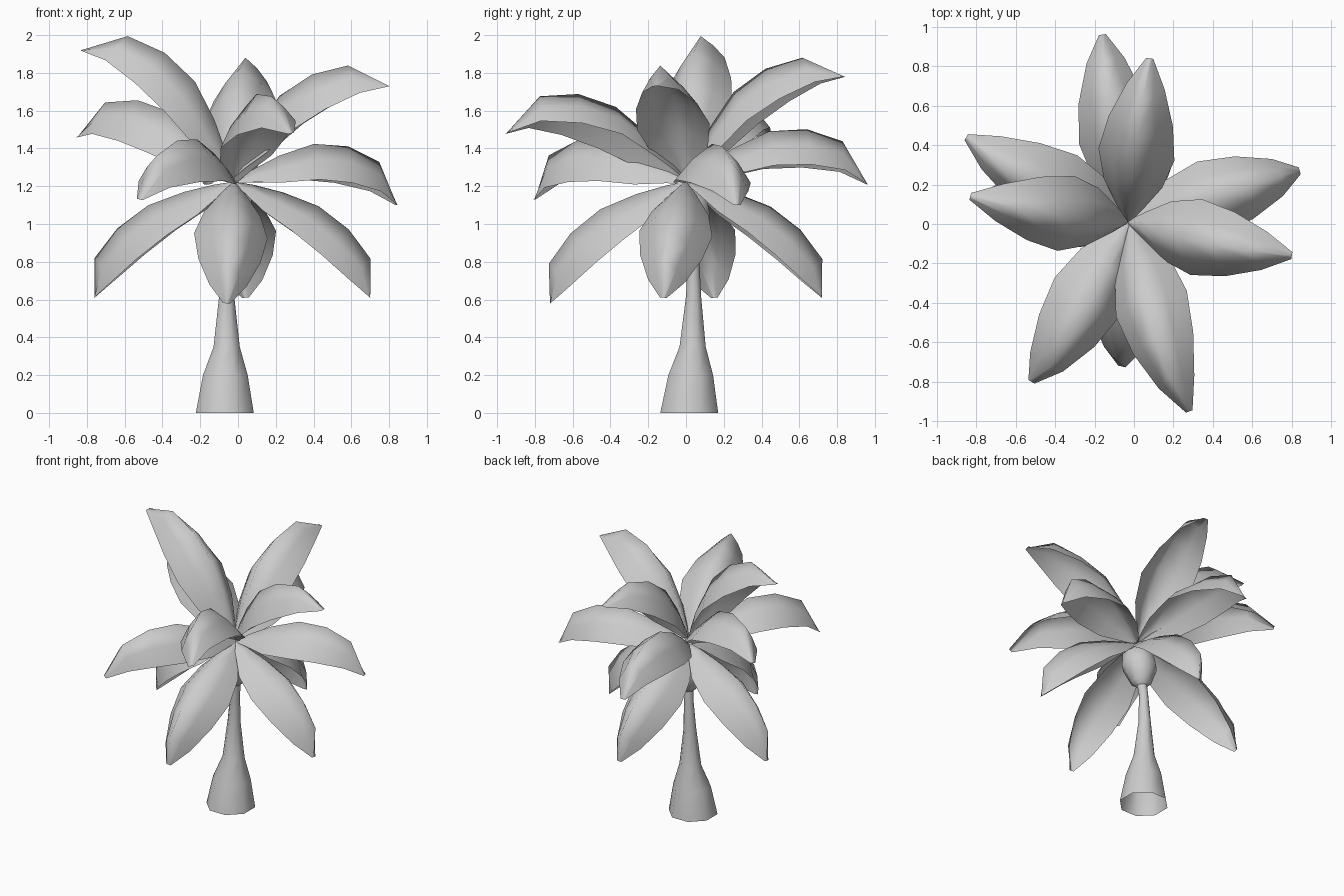
import bpy, math
from mathutils import Vector

if "Cube" in bpy.data.objects:
    bpy.data.objects.remove(bpy.data.objects["Cube"])


def make_object(name, verts, faces):
    mesh = bpy.data.meshes.new(name)
    mesh.from_pydata(verts, [], faces)
    for p in mesh.polygons:
        p.use_smooth = True
    ob = bpy.data.objects.new(name, mesh)
    bpy.context.collection.objects.link(ob)
    return ob


def grid_faces(rows, cols, closed=False):
    span = cols if closed else cols - 1
    return [(r * cols + c, r * cols + (c + 1) % cols,
             (r + 1) * cols + (c + 1) % cols, (r + 1) * cols + c)
            for r in range(rows - 1) for c in range(span)]


def lathe(name, rings, sides=8):
    """Rings are (x, y, z, radius) along a leaning axis."""
    verts = []
    for x, y, z, rad in rings:
        for i in range(sides):
            a = 2 * math.pi * (i + 0.5) / sides
            verts.append((x + rad * math.cos(a), y + rad * math.sin(a), z))
    return make_object(name, verts, grid_faces(len(rings), sides, True))


# leaf stations: position along chord, ridge height, edge drop, half width
LEAF = [(0.00, 0.00, 0.01, 0.012), (0.10, 0.085, 0.07, 0.070),
        (0.25, 0.19, 0.15, 0.150), (0.45, 0.29, 0.20, 0.195),
        (0.66, 0.305, 0.205, 0.165), (0.86, 0.24, 0.165, 0.098),
        (1.00, 0.00, 0.00, 0.018)]


def leaf(name, base, tip, bow, roll=0.0):
    """Arched leaf from base to tip; roll leans it sideways."""
    base, tip = Vector(base), Vector(tip)
    chord = tip - base
    length = chord.length
    fwd = chord.normalized()
    flat = fwd.cross(Vector((0, 0, 1))).normalized()
    up = (flat.cross(fwd) + flat * roll).normalized()
    side = fwd.cross(up)
    verts = []
    for t, ridge, drop, half in LEAF:
        for u in (-1, -0.55, 0, 0.55, 1):
            h = ridge * bow * length - drop * abs(u) ** 1.35 * 0.95
            verts.append(base + fwd * t * length + side * u * half + up * h)
    return make_object(name, verts, grid_faces(len(LEAF), 5))


# trunk, open at the bottom
lathe("trunk", [(-0.07, 0.017, 0, 0.166), (-0.067, 0.025, 0.2, 0.128),
                (-0.06, 0.035, 0.35, 0.075), (-0.06, 0.04, 0.62, 0.043),
                (-0.05, 0.04, 0.82, 0.033), (-0.04, 0.03, 0.93, 0.036)])

# cup under the leaves
lathe("crown_cup", [(-0.04, 0.03, 0.89, 0.035), (-0.04, 0.025, 0.92, 0.07),
                    (-0.035, 0.015, 1.04, 0.122), (-0.03, 0.01, 1.13, 0.11),
                    (-0.03, 0.01, 1.18, 0.05), (-0.03, 0.01, 1.20, 0.001)])

# four drooping lower leaves
for i, tip in enumerate([(0.70, -0.12, 0.61), (0.04, 0.72, 0.61),
                         (-0.76, 0.15, 0.61), (-0.06, -0.72, 0.58)]):
    leaf(f"lower_leaf_{i + 1}", (-0.02, 0.0, 1.225), tip, 0.69, -0.1)

# five arching middle leaves
for i, (tip, roll) in enumerate([((-0.16, 0.96, 1.21), -0.05),
                                 ((0.84, 0.27, 1.10), 0.0),
                                 ((0.28, -0.95, 1.48), 0.2),
                                 ((-0.52, -0.80, 1.13), -0.18),
                                 ((-0.85, 0.44, 1.46), -0.18)]):
    leaf(f"middle_leaf_{i + 1}", (-0.02, 0.01, 1.225), tip, 0.98, roll)

# three raised upper leaves
for i, (tip, roll) in enumerate([((0.08, 0.84, 1.78), -0.05),
                                 ((0.80, -0.16, 1.73), 0.1),
                                 ((-0.83, 0.14, 1.92), -0.1)]):
    leaf(f"upper_leaf_{i + 1}", (-0.03, 0.01, 1.25), tip, 0.87, roll)
